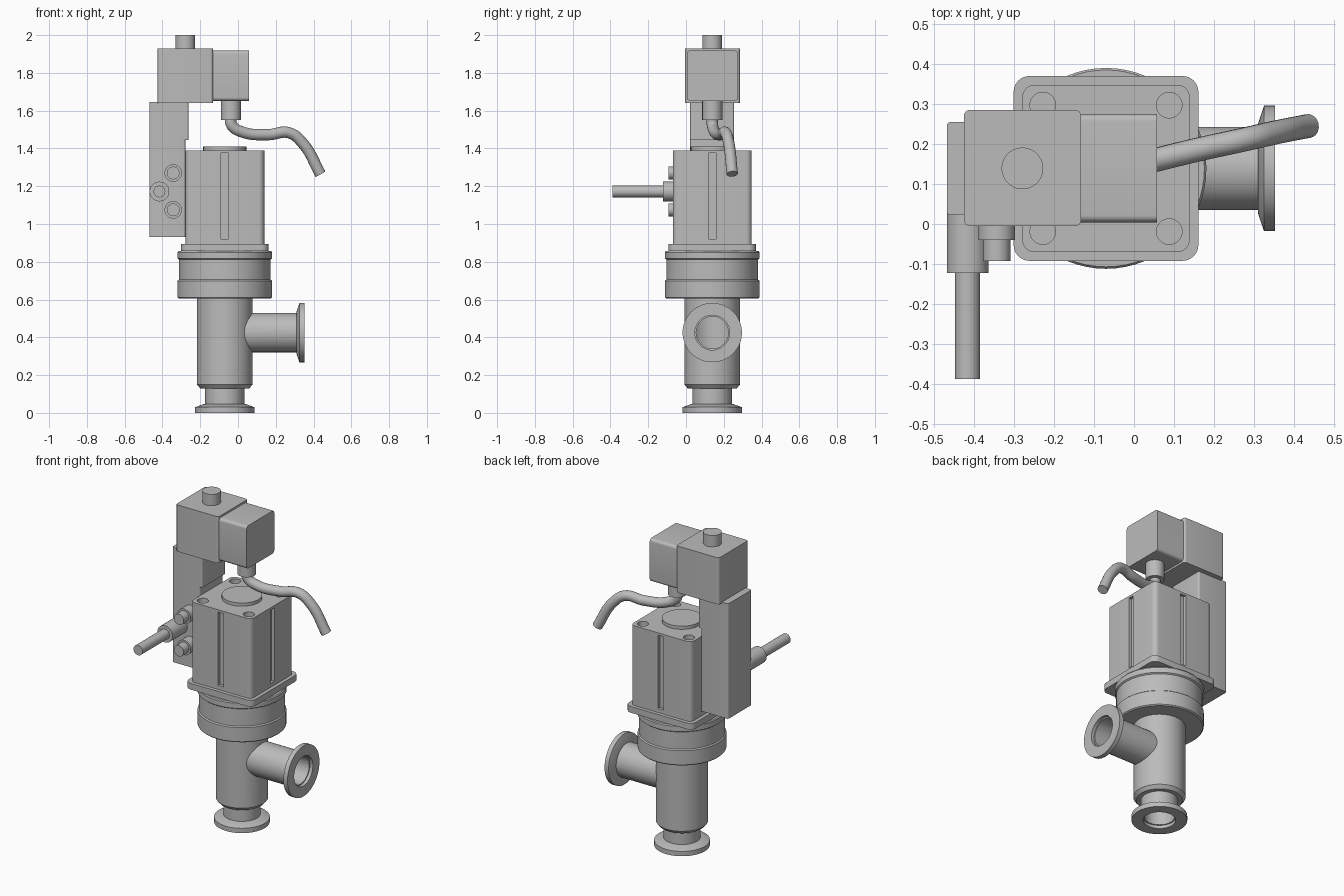
import bpy, bmesh, math
from mathutils import Matrix, Vector

if "Cube" in bpy.data.objects:
    bpy.data.objects.remove(bpy.data.objects["Cube"], do_unlink=True)

CX, CY = -0.07, 0.139          # main valve axis
GREY = (0.5, 0.5, 0.5, 1)
metal = bpy.data.materials.new("plain grey")
metal.use_nodes = True
metal.diffuse_color = GREY
metal.node_tree.nodes["Principled BSDF"].inputs["Base Color"].default_value = GREY

TURN = {"Z": Matrix.Identity(4),
        "X": Matrix.Rotation(math.pi / 2, 4, "Y"),
        "-Y": Matrix.Rotation(math.pi / 2, 4, "X")}
parts = []


def finish(name, bm):
    bmesh.ops.recalc_face_normals(bm, faces=bm.faces)
    mesh = bpy.data.meshes.new(name)
    bm.to_mesh(mesh)
    bm.free()
    mesh.materials.append(metal)
    obj = bpy.data.objects.new(name, mesh)
    bpy.context.collection.objects.link(obj)
    parts.append(obj)
    return obj


def lathe(name, profile, at, axis="Z", steps=64):
    """Solid of revolution from (radius, height) pairs."""
    bm = bmesh.new()
    pts = [(0, profile[0][1])] + profile + [(0, profile[-1][1])]
    vs = [bm.verts.new((r, 0, h)) for r, h in pts]
    es = [bm.edges.new(pair) for pair in zip(vs, vs[1:])]
    bmesh.ops.spin(bm, geom=vs + es, cent=(0, 0, 0), axis=(0, 0, 1),
                   angle=2 * math.pi, steps=steps)
    bmesh.ops.remove_doubles(bm, verts=bm.verts, dist=1e-5)
    bm.transform(Matrix.Translation(at) @ TURN[axis])
    return finish(name, bm)


def rod(name, r, h0, h1, at, axis="Z"):
    return lathe(name, [(r, h0), (r, h1)], at, axis)


def box(name, lo, hi, round_axis=None, radius=0.01):
    """Block between two corners; edges along round_axis are rounded."""
    lo, hi = Vector(lo), Vector(hi)
    bm = bmesh.new()
    bmesh.ops.create_cube(bm, size=1)
    bm.transform(Matrix.Translation((lo + hi) / 2) @ Matrix.Diagonal((*(hi - lo), 1)))
    if round_axis is not None:
        edges = [e for e in bm.edges
                 if abs((e.verts[0].co - e.verts[1].co)[round_axis]) > 1e-4]
        bmesh.ops.bevel(bm, geom=edges, offset=radius, segments=6,
                        profile=0.5, affect="EDGES")
    return finish(name, bm)


def bake(obj):
    graph = bpy.context.evaluated_depsgraph_get()
    mesh = bpy.data.meshes.new_from_object(obj.evaluated_get(graph))
    obj.modifiers.clear()
    obj.data = mesh


def boolean(obj, others, operation):
    for other in others:
        mod = obj.modifiers.new("join", "BOOLEAN")
        mod.operation, mod.solver, mod.object = operation, "EXACT", other
    bake(obj)
    for other in others:
        parts.remove(other)
        bpy.data.objects.remove(other, do_unlink=True)


# Valve body with flanged bottom port and flanged side port
body = lathe("valve_body", [
    (0.157, 0), (0.157, 0.03), (0.108, 0.048), (0.104, 0.048), (0.104, 0.13),
    (0.13, 0.13), (0.147, 0.15), (0.147, 0.63)], (CX, CY, 0))
PORT = (CX, CY, 0.425)
END = 0.353 - CX
side = lathe("side_port", [
    (0.104, 0.02), (0.104, END - 0.043), (0.112, END - 0.043),
    (0.157, END - 0.028), (0.157, END)], PORT, "X")
boolean(body, [side], "UNION")
bore = lathe("bore", [(0.092, -0.02), (0.092, 0.02), (0.085, 0.02), (0.085, 0.14),
                      (0.125, 0.17), (0.125, 0.58)], (CX, CY, 0))
side_bore = lathe("side_bore", [(0.085, 0), (0.085, END - 0.02), (0.092, END - 0.02),
                                (0.092, END + 0.02)], PORT, "X")
boolean(body, [bore, side_bore], "DIFFERENCE")

# Round collar between body and actuator
lathe("collar", [
    (0.244, 0.605), (0.25, 0.611), (0.25, 0.699), (0.243, 0.705), (0.243, 0.812),
    (0.251, 0.818), (0.251, 0.85), (0.246, 0.856)], (CX, CY, 0))

# Actuator plate and block, with a slot in every side and four screw holes
box("actuator_plate", (CX - 0.231, CY - 0.231, 0.856),
    (CX + 0.231, CY + 0.231, 0.895), 2, 0.04)
H = 0.209
block = box("actuator_block", (CX - H, CY - H, 0.89), (CX + H, CY + H, 1.39), 2, 0.03)
cutters = []
for dx, dy in ((1, 0), (-1, 0), (0, 1), (0, -1)):
    mid = Vector((CX + dx * H, CY + dy * H, 0))
    half = Vector((0.019, 0.019, 0))
    cutters.append(box("slot", mid - half + Vector((0, 0, 0.92)),
                       mid + half + Vector((0, 0, 1.375))))
for sx in (-1, 1):
    for sy in (-1, 1):
        cutters.append(rod("hole", 0.032, 1.36, 1.45,
                           (CX + sx * 0.158, CY + sy * 0.158, 0)))
boolean(block, cutters, "DIFFERENCE")
rod("actuator_cap", 0.114, 1.38, 1.41, (CX, CY, 0))

# Air manifold on the right side with a stepped upper part
box("manifold", (-0.468, 0.022, 0.93), (-0.279, 0.255, 1.45), 2)
box("manifold_top", (-0.468, 0.022, 1.445), (-0.262, 0.255, 1.645), 2)

# Air ports and tube on the manifold front
for name, z in (("upper_port", 1.27), ("lower_port", 1.075)):
    lathe(name, [(0.046, -0.02), (0.046, 0.062), (0.034, 0.062), (0.034, 0.114)],
          (-0.343, 0.022, z), "-Y")
lathe("air_tube", [(0.052, -0.02), (0.052, 0.145), (0.031, 0.145), (0.031, 0.41)],
      (-0.416, 0.022, 1.172), "-Y")

# Solenoid, its top button and the connector box
box("solenoid", (-0.425, -0.005, 1.64), (-0.132, 0.285, 1.93), 2, 0.015)
rod("solenoid_button", 0.052, 1.92, 2.0, (-0.279, CY, 0))
box("connector_box", (-0.14, 0.004, 1.652), (0.057, 0.275, 1.918), 0, 0.018)
rod("cable_gland", 0.053, 1.55, 1.66, (-0.037, CY, 0))

# Drooping cable
curve = bpy.data.curves.new("cable", "CURVE")
curve.dimensions = "3D"
curve.bevel_depth, curve.bevel_resolution = 0.03, 6
curve.use_fill_caps = True
curve.resolution_u = 10
path = [(-0.037, 0.139, 1.57), (-0.034, 0.14, 1.525), (0.02, 0.152, 1.488),
        (0.16, 0.186, 1.473), (0.27, 0.21, 1.483), (0.345, 0.227, 1.425),
        (0.436, 0.245, 1.265)]
spline = curve.splines.new("BEZIER")
spline.bezier_points.add(len(path) - 1)
for point, co in zip(spline.bezier_points, path):
    point.co = co
    point.handle_left_type = point.handle_right_type = "AUTO"
source = bpy.data.objects.new("cable_path", curve)
bpy.context.collection.objects.link(source)
mesh = bpy.data.meshes.new_from_object(
    source.evaluated_get(bpy.context.evaluated_depsgraph_get()))
bpy.data.objects.remove(source, do_unlink=True)
mesh.materials.clear()
mesh.materials.append(metal)
cable = bpy.data.objects.new("cable", mesh)
bpy.context.collection.objects.link(cable)
parts.append(cable)

# Smooth round surfaces, keep edges sharp
bpy.ops.object.select_all(action="DESELECT")
for obj in parts:
    obj.select_set(True)
bpy.context.view_layer.objects.active = body
bpy.ops.object.shade_smooth_by_angle(angle=math.radians(30))
